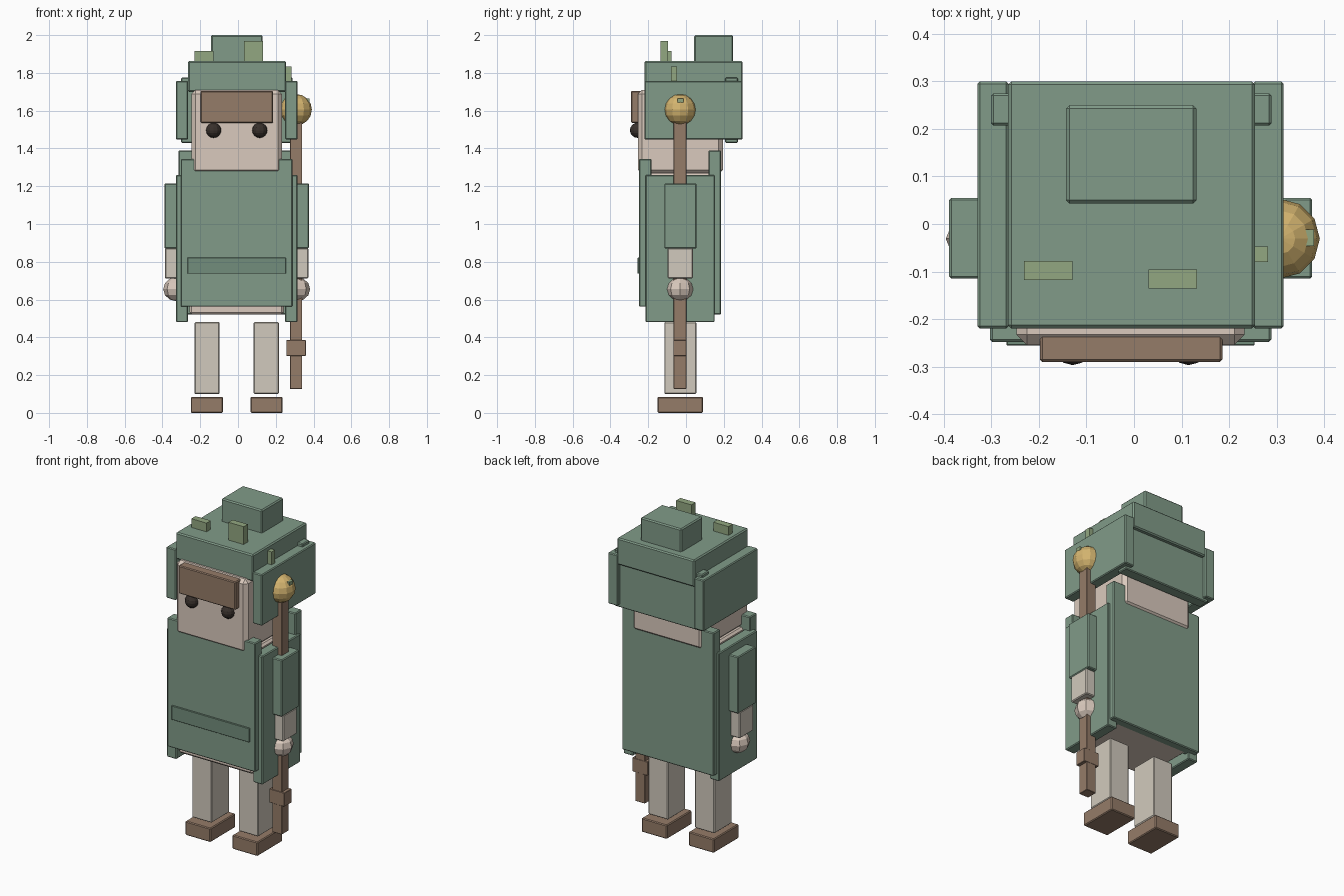
import bpy

if "Cube" in bpy.data.objects:
    bpy.data.objects.remove(bpy.data.objects["Cube"])


def mat(name, rgb):
    m = bpy.data.materials.new(name)
    m.diffuse_color = (*rgb, 1)
    m.use_nodes = True
    m.node_tree.nodes["Principled BSDF"].inputs["Base Color"].default_value = m.diffuse_color
    return m


GREEN = mat("green", (0.22, 0.33, 0.25))
DARK_GREEN = mat("dark_green", (0.17, 0.27, 0.20))
LEAF = mat("leaf_green", (0.29, 0.39, 0.22))
SKIN = mat("skin", (0.70, 0.59, 0.51))
CLOTH = mat("cloth", (0.64, 0.59, 0.51))
BROWN = mat("brown", (0.30, 0.20, 0.14))
GOLD = mat("gold", (0.66, 0.46, 0.16))
BLACK = mat("dark", (0.04, 0.03, 0.025))


def box(name, x, y, z, m, bevel=0.005):
    """Box from (min, max) pairs with a small chamfer."""
    bpy.ops.mesh.primitive_cube_add(
        size=1, location=[(a + b) / 2 for a, b in (x, y, z)])
    o = bpy.context.object
    o.name = name
    o.scale = [b - a for a, b in (x, y, z)]
    bpy.ops.object.transform_apply(location=False, rotation=False, scale=True)
    o.data.materials.append(m)
    if bevel:
        b = o.modifiers.new("bevel", 'BEVEL')
        b.width = bevel
        b.segments = 1
    return o


def ball(name, loc, scale, m, segs, rings):
    bpy.ops.mesh.primitive_uv_sphere_add(
        segments=segs, ring_count=rings, radius=1, location=loc, scale=scale)
    o = bpy.context.object
    o.name = name
    bpy.ops.object.transform_apply(location=False, rotation=False, scale=True)
    o.data.materials.append(m)
    return o


CX = -0.007  # centre line of the figure; the staff shifts it off zero


def pair(name, inner, outer, y, z, m, bevel=0.005):
    """Left and right boxes mirrored about the centre line."""
    box("right_" + name, (CX + inner, CX + outer), y, z, m, bevel)
    box("left_" + name, (CX - outer, CX - inner), y, z, m, bevel)


# Legs and feet
pair("foot", 0.073, 0.243, (-0.15, 0.09), (0, 0.085), BROWN)
pair("leg", 0.09, 0.223, (-0.115, 0.055), (0.10, 0.48), CLOTH)

# Torso and the cloak panels around it
box("torso", (-0.257, 0.243), (-0.21, 0.15), (0.52, 1.27), SKIN, 0.012)
box("front_panel", (-0.303, 0.289), (-0.248, -0.182), (0.562, 1.345), GREEN)
box("back_panel", (-0.315, 0.301), (0.12, 0.185), (0.52, 1.39), GREEN)
pair("side_panel", 0.257, 0.322, (-0.215, 0.152), (0.48, 1.26), GREEN)
box("belt", (-0.268, 0.254), (-0.256, -0.225), (0.737, 0.822), DARK_GREEN, 0.002)

# Arms and hands
pair("sleeve", 0.247, 0.382, (-0.115, 0.055), (0.87, 1.215), GREEN)
pair("forearm", 0.25, 0.38, (-0.097, 0.036), (0.712, 0.872), CLOTH)
for side, s in (("right", 1), ("left", -1)):
    ball(side + "_hand", (CX + s * 0.318, -0.031, 0.655),
         (0.071, 0.071, 0.064), SKIN, 8, 6)

# Head and face
box("head", (-0.247, 0.233), (-0.255, 0.195), (1.265, 1.71), SKIN, 0.022)
box("fringe", (-0.198, 0.186), (-0.29, -0.22), (1.535, 1.705), BROWN)
for side, s in (("right", 1), ("left", -1)):
    ball(side + "_eye", (CX + s * 0.122, -0.257, 1.496),
         (0.04, 0.04, 0.04), BLACK, 12, 8)

# Hood
box("hood_top", (-0.265, 0.255), (-0.22, 0.30), (1.70, 1.862), GREEN, 0.007)
pair("hood_side", 0.257, 0.322, (-0.22, 0.30), (1.447, 1.757), GREEN)
box("hood_back", (-0.301, 0.289), (0.207, 0.275), (1.43, 1.775), GREEN)
box("hood_crown", (-0.143, 0.131), (0.043, 0.25), (1.85, 2.0), GREEN, 0.007)

# Leaves on the hood
box("leaf_left", (-0.231, -0.129), (-0.118, -0.078), (1.84, 1.915), LEAF, 0)
box("leaf_right", (0.031, 0.133), (-0.136, -0.096), (1.84, 1.97), LEAF, 0)
box("leaf_side", (0.23, 0.282), (-0.08, -0.047), (1.74, 1.835), LEAF, 0)

# Staff
box("staff_shaft", (0.275, 0.34), (-0.065, 0.002), (0.127, 1.57), BROWN, 0.002)
box("staff_collar", (0.256, 0.359), (-0.067, 0.003), (0.302, 0.386), BROWN, 0.002)
ball("staff_knob", (0.307, -0.031, 1.605), (0.084, 0.084, 0.083), GOLD, 12, 8)
box("knob_chip", (0.345, 0.379), (-0.046, -0.012), (1.642, 1.664), LEAF, 0)
